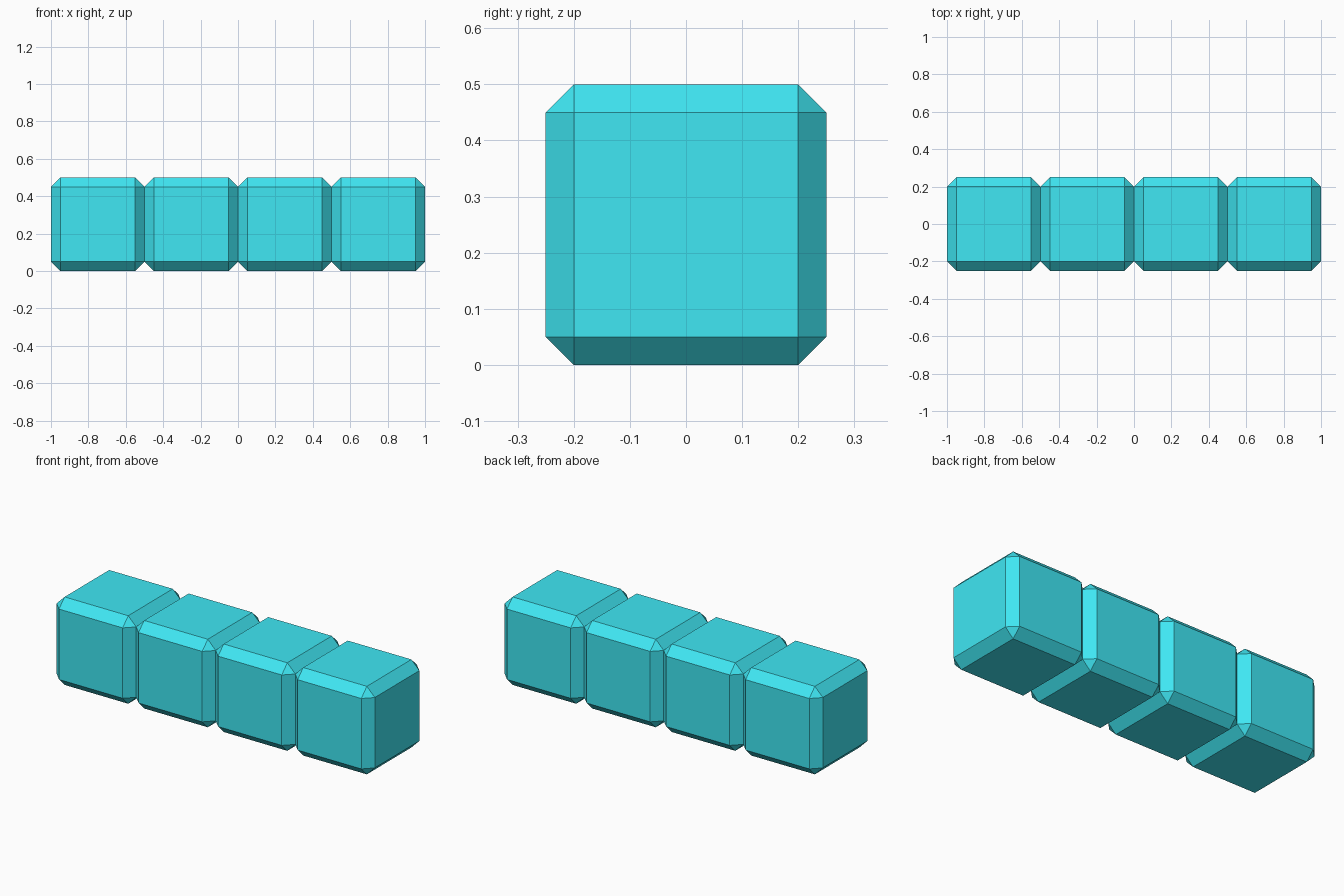
import bpy
import bmesh

if "Cube" in bpy.data.objects:
    bpy.data.objects.remove(bpy.data.objects["Cube"])

SIZE, BEVEL, COUNT = 0.5, 0.05, 4

cyan = bpy.data.materials.new("cyan")
cyan.diffuse_color = (0.05, 0.8, 0.9, 1)
cyan.use_nodes = True
cyan.node_tree.nodes["Principled BSDF"].inputs["Base Color"].default_value = cyan.diffuse_color

# One chamfered cube mesh, shared by every block
mesh = bpy.data.meshes.new("chamfered_block")
bm = bmesh.new()
bmesh.ops.create_cube(bm, size=SIZE)
bmesh.ops.bevel(bm, geom=bm.edges[:], offset=BEVEL, offset_type='OFFSET',
                segments=1, profile=0.5, affect='EDGES')
bm.to_mesh(mesh)
bm.free()
mesh.materials.append(cyan)

# Row of four touching blocks along x
for i in range(COUNT):
    block = bpy.data.objects.new(f"block_{i + 1}", mesh)
    block.location = ((i - (COUNT - 1) / 2) * SIZE, 0, SIZE / 2)
    bpy.context.collection.objects.link(block)
